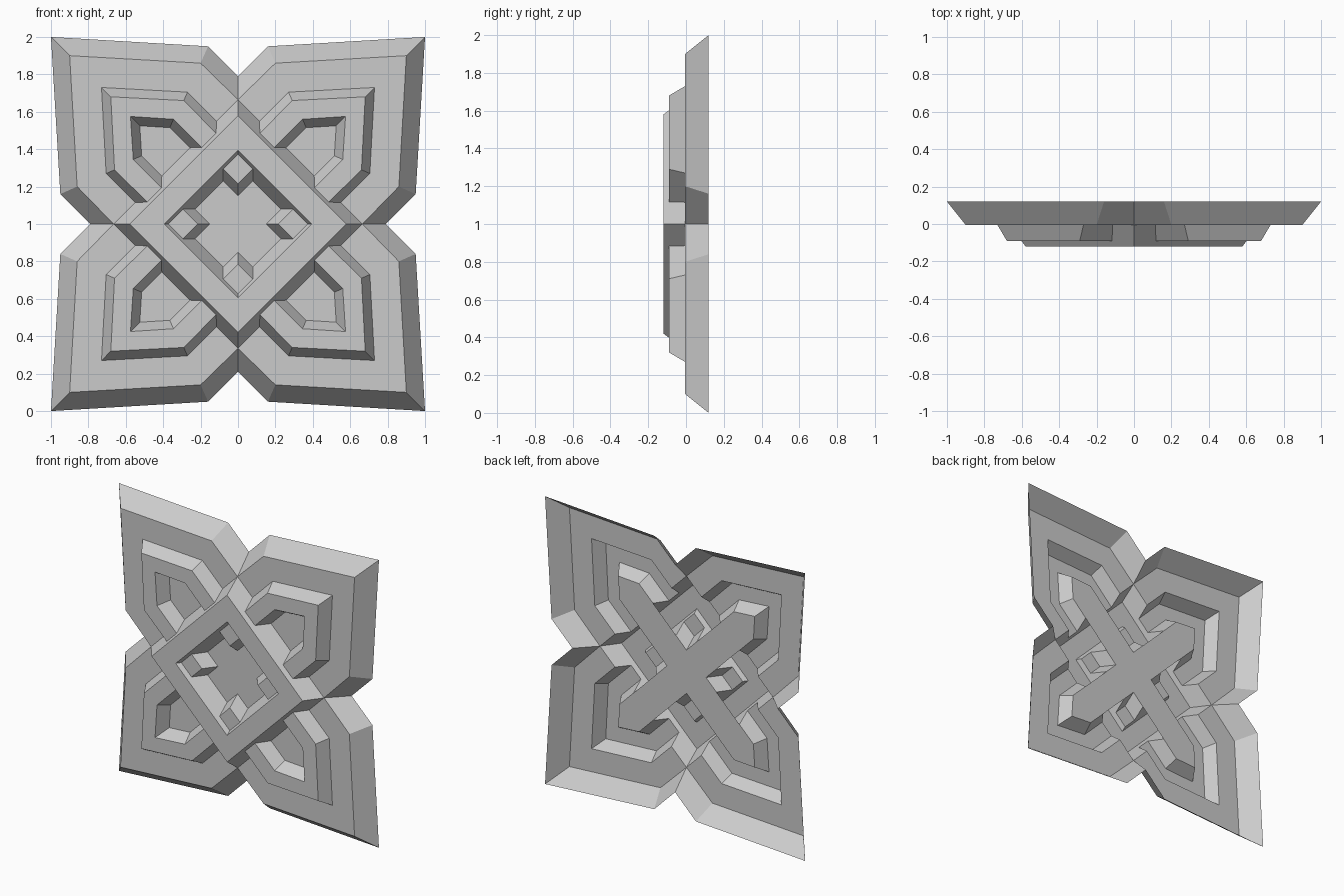
import bpy, bmesh

if "Cube" in bpy.data.objects:
    bpy.data.objects.remove(bpy.data.objects["Cube"])

# Depth levels (front faces -y)
BACK, BASE, RIM, TOP = 0.12, -0.005, -0.09, -0.12


def build(name, faces, turns=4):
    """Faces are lists of (across, up, depth); repeated by quarter turns about the centre."""
    bm = bmesh.new()
    for k in range(turns):
        for face in faces:
            pts = []
            for u, v, y in face:
                for _ in range(k):
                    u, v = v, -u
                pts.append((u, y, v + 1))
            bm.faces.new([bm.verts.new(p) for p in pts])
    bmesh.ops.remove_doubles(bm, verts=bm.verts, dist=0.001)
    bm.normal_update()
    for f in bm.faces:
        if f.normal.y > 0:
            f.normal_flip()
    mesh = bpy.data.meshes.new(name)
    bm.to_mesh(mesh)
    bm.free()
    ob = bpy.data.objects.new(name, mesh)
    bpy.context.collection.objects.link(ob)
    return ob


def mirrored(half):
    """Complete a half profile by mirroring it over the quadrant diagonal."""
    return half + [(v, u, y) for u, v, y in reversed(half) if abs(u - v) > 1e-6]


def level(y, *pts):
    return mirrored([(u, v, y) for u, v in pts])


def loft(rows):
    return [[a[i], a[i + 1], b[i + 1], b[i]]
            for a, b in zip(rows, rows[1:]) for i in range(len(a) - 1)]


# Base plate: bevelled pointed border and its flat front
build("base_plate", loft([
    level(BACK, (0, .79), (.16, .95), (1, 1)),
    level(BASE, (0, .665), (.20, .86), (.90, .90)),
    level(BASE, (.115, .55), (.27, .705), (.73, .73))]))

# Four raised petal rims with sloped hollows
build("petal_rims", loft([
    level(BASE, (.115, .55), (.27, .705), (.73, .73)),
    level(RIM, (.117, .485), (.29, .66), (.68, .68)),
    level(RIM, (.194, .409), (.345, .56), (.575, .575)),
    level(BASE, (.2575, .4075), (.365, .515), (.525, .525))]))

# Diamond ring: front face, outer wall and inner wall trimmed to petals and studs
outer_top = [(.58, 0, TOP), (0, .58, TOP)]
inner_top = [(.395, 0, TOP), (0, .395, TOP)]
outer_foot = mirrored([(0, .665, BASE), (.115, .55, BASE), (.117, .485, RIM),
                       (.194, .409, RIM), (.2575, .4075, BASE)])
inner_foot = mirrored([(0, .373, RIM), (.079, .294, RIM), (.08, .23, BASE)])
build("diamond_ring", [outer_top + inner_top[::-1],
                       outer_foot + outer_top,
                       inner_foot + inner_top])

# Corner studs inside the ring
build("corner_studs", [
    [(0, .373, RIM), (.079, .294, RIM), (0, .215, RIM), (-.079, .294, RIM)],
    [(.079, .294, RIM), (0, .215, RIM), (0, .15, BASE), (.08, .23, BASE)],
    [(-.079, .294, RIM), (0, .215, RIM), (0, .15, BASE), (-.08, .23, BASE)]])

# Cross-shaped floor running under the ring into the petal hollows
arm = [(0, .15), (.365, .515), (.525, .525), (.515, .365)]
floor = []
for _ in range(4):
    floor += [(u, v, BASE) for u, v in arm]
    arm = [(v, -u) for u, v in arm]
build("cross_floor", [floor], turns=1)
